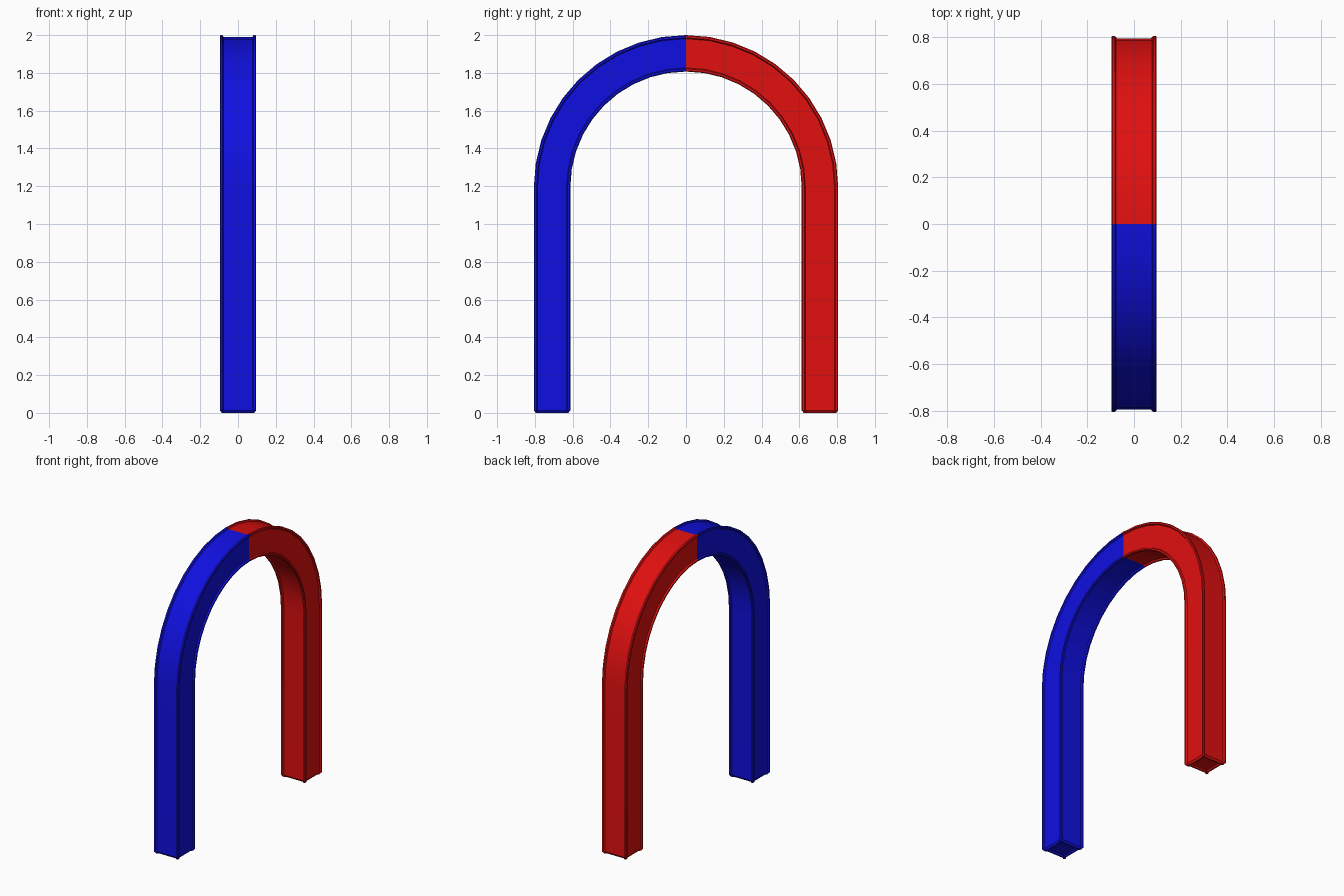
import bpy, bmesh, math

if "Cube" in bpy.data.objects:
    bpy.data.objects.remove(bpy.data.objects["Cube"])

R, HALF = 0.709, 0.0965        # centre-line radius and half thickness of the bar
PANEL = 0.086                  # half distance of the recessed panels
ZC = 2.0 - R - HALF            # height where the legs meet the arch
STEPS = 10                     # segments per quarter turn


def material(name, color):
    m = bpy.data.materials.new(name)
    m.diffuse_color = (*color, 1.0)
    m.use_nodes = True
    m.node_tree.nodes["Principled BSDF"].inputs["Base Color"].default_value = m.diffuse_color
    return m


def profile():
    """Square section with four raised corner rails."""
    corner = [(0.077, PANEL), (0.082, HALF), (0.092, HALF),
              (HALF, 0.092), (HALF, 0.082), (PANEL, 0.077)]
    pts = []
    for k in range(4):
        c, s = math.cos(-k * math.pi / 2), math.sin(-k * math.pi / 2)
        pts += [(c * u - s * v, s * u + c * v) for u, v in corner]
    return pts


def half_magnet(name, side, mat):
    bm = bmesh.new()
    # Stations: (angle round the arch, height below it, section scale)
    foot = [(0.010, 0.72), (0.0, 0.77), (0.0, 0.89), (0.013, 1.0)]
    stations = [(0.0, ZC - z, s) for z, s in foot]
    stations += [(math.pi / 2 * i / STEPS, 0.0, 1.0) for i in range(STEPS + 1)]
    rings = []
    for ang, drop, scale in stations:
        ring = []
        for u, v in profile():
            r = R + v * scale
            ring.append(bm.verts.new((u * scale, side * r * math.cos(ang),
                                      ZC - drop + r * math.sin(ang))))
        rings.append(ring)
    n = len(rings[0])
    for a, b in zip(rings, rings[1:]):
        for i in range(n):
            j = (i + 1) % n
            bm.faces.new((a[i], a[j], b[j], b[i]))
    # Recessed foot cap, and a cap at the crown that orients the normals
    bm.faces.new(rings[0])
    crown = bm.faces.new(rings[-1])
    bmesh.ops.recalc_face_normals(bm, faces=bm.faces[:])
    bmesh.ops.delete(bm, geom=[crown], context='FACES_ONLY')
    mesh = bpy.data.meshes.new(name)
    bm.to_mesh(mesh)
    bm.free()
    mesh.materials.append(mat)
    obj = bpy.data.objects.new(name, mesh)
    bpy.context.collection.objects.link(obj)
    # Smooth along the arch, crisp at the rails
    bpy.ops.object.select_all(action='DESELECT')
    obj.select_set(True)
    bpy.context.view_layer.objects.active = obj
    bpy.ops.object.shade_smooth_by_angle(angle=math.radians(30))


# Front half blue, back half red
half_magnet("blue_half", -1, material("blue", (0.005, 0.005, 0.75)))
half_magnet("red_half", 1, material("red", (0.75, 0.005, 0.005)))
